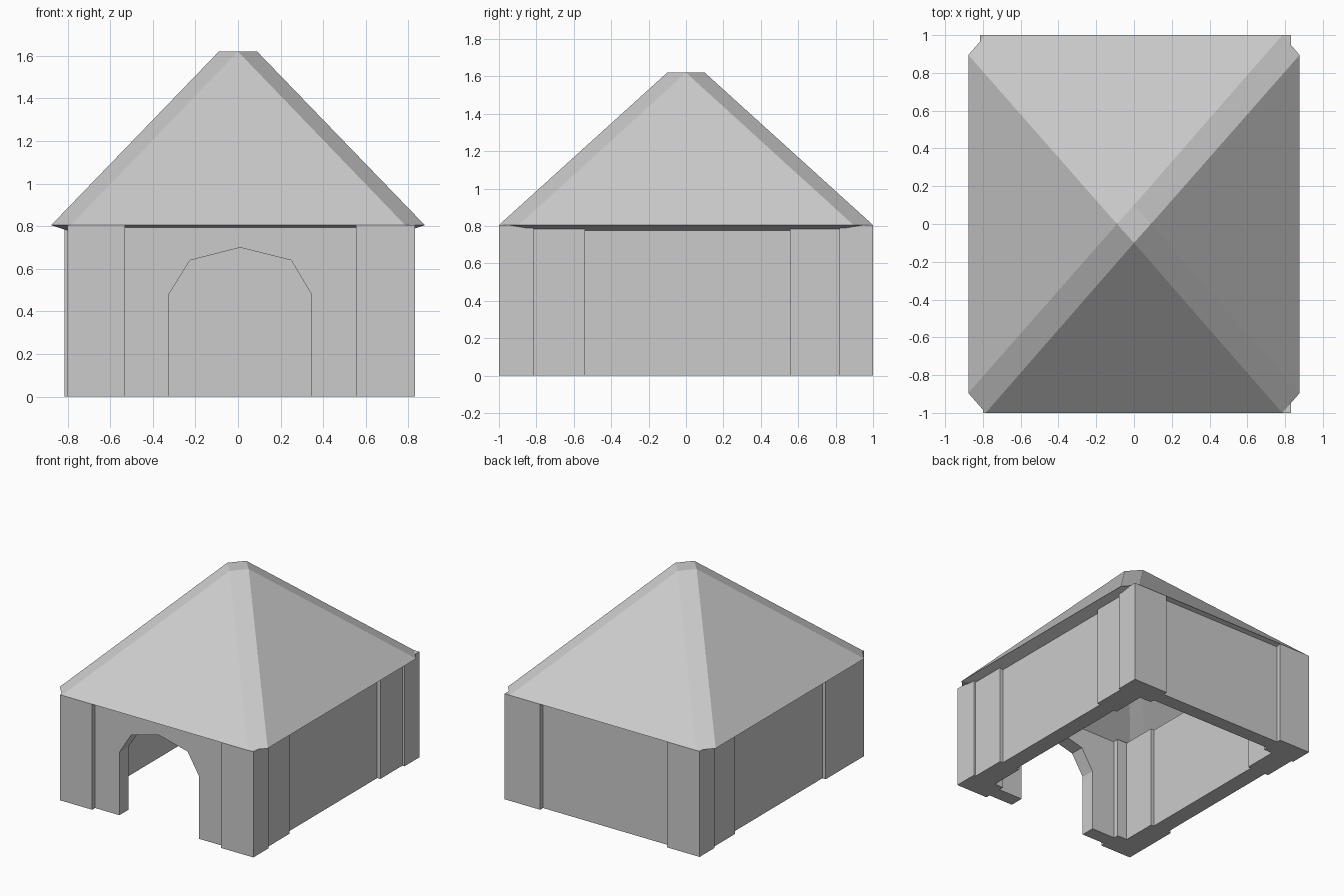
import bpy
import bmesh

cube = bpy.data.objects.get("Cube")
if cube:
    bpy.data.objects.remove(cube, do_unlink=True)

# Single plain material
grey = bpy.data.materials.new("light grey")
grey.use_nodes = True
colour = (0.6, 0.6, 0.6, 1.0)
grey.diffuse_color = colour
grey.node_tree.nodes["Principled BSDF"].inputs["Base Color"].default_value = colour

EAVE = 0.805
WALL_TOP = 0.8


def finish(name, bm):
    bmesh.ops.recalc_face_normals(bm, faces=bm.faces)
    mesh = bpy.data.meshes.new(name)
    bm.to_mesh(mesh)
    bm.free()
    mesh.materials.append(grey)
    obj = bpy.data.objects.new(name, mesh)
    bpy.context.collection.objects.link(obj)
    return obj


def box(name, xs, ys, top):
    """Axis-aligned block standing on the ground."""
    bm = bmesh.new()
    bmesh.ops.create_cube(bm, size=1)
    for v in bm.verts:
        v.co.x = xs[v.co.x > 0]
        v.co.y = ys[v.co.y > 0]
        v.co.z = top if v.co.z > 0 else 0
    return finish(name, bm)


# Corner posts along the front and back walls
box("front_right_post", (-0.80, -0.53), (-1, -0.815), EAVE)
box("front_left_post", (0.555, 0.83), (-1, -0.815), EAVE)
box("back_right_post", (-0.815, -0.54), (0.82, 1), EAVE)
box("back_left_post", (0.53, 0.83), (0.82, 1), EAVE)

# Side walls: a thinner panel between two thicker piers
for side, pier, panel in (("right", (-0.80, -0.615), (-0.772, -0.64)),
                          ("left", (0.63, 0.812), (0.655, 0.786))):
    box("front_" + side + "_pier", pier, (-0.815, -0.54), EAVE)
    box("back_" + side + "_pier", pier, (0.555, 0.82), EAVE)
    box(side + "_wall", panel, (-0.55, 0.565), WALL_TOP)

# Back wall
box("back_wall", (-0.55, 0.54), (0.855, 0.965), WALL_TOP)

# Front wall with an arched doorway
outline = [(-0.54, 0), (-0.325, 0), (-0.325, 0.48), (-0.225, 0.64), (0.01, 0.70),
           (0.25, 0.64), (0.345, 0.48), (0.345, 0), (0.565, 0),
           (0.565, WALL_TOP), (-0.54, WALL_TOP)]
bm = bmesh.new()
face = bm.faces.new([bm.verts.new((x, -0.965, z)) for x, z in outline])
grown = bmesh.ops.extrude_face_region(bm, geom=[face])
for v in grown["geom"]:
    if isinstance(v, bmesh.types.BMVert):
        v.co.y = -0.855
finish("front_arch_wall", bm)


# Hollow roof: hipped pyramid with flattened hips and a small diamond top
def ring(bm, half_x, half_y, flat_x, flat_y, z):
    """Eight-sided eave; pairs run along the front, left, back and right."""
    pts = [(-flat_x, -half_y), (flat_x, -half_y), (half_x, -flat_y), (half_x, flat_y),
           (flat_x, half_y), (-flat_x, half_y), (-half_x, flat_y), (-half_x, -flat_y)]
    return [bm.verts.new((x, y, z)) for x, y in pts]


def shell(bm, eave, tip_x, tip_y, z):
    """Four triangular slopes, four hip strips and the flat top."""
    tip = [bm.verts.new((x, y, z))
           for x, y in ((0, -tip_y), (tip_x, 0), (0, tip_y), (-tip_x, 0))]
    for i in range(4):
        a, b, c = eave[2 * i], eave[2 * i + 1], eave[(2 * i + 2) % 8]
        bm.faces.new((a, b, tip[i]))
        bm.faces.new((b, c, tip[(i + 1) % 4], tip[i]))
    bm.faces.new(tip)


bm = bmesh.new()
outer = ring(bm, 0.877, 1.0, 0.785, 0.895, EAVE)
inner = ring(bm, 0.78, 0.89, 0.71, 0.81, 0.773)
shell(bm, outer, 0.09, 0.10, 1.62)
shell(bm, inner, 0.05, 0.06, 1.53)
for i in range(8):
    j = (i + 1) % 8
    bm.faces.new((outer[i], outer[j], inner[j], inner[i]))
finish("roof", bm)
